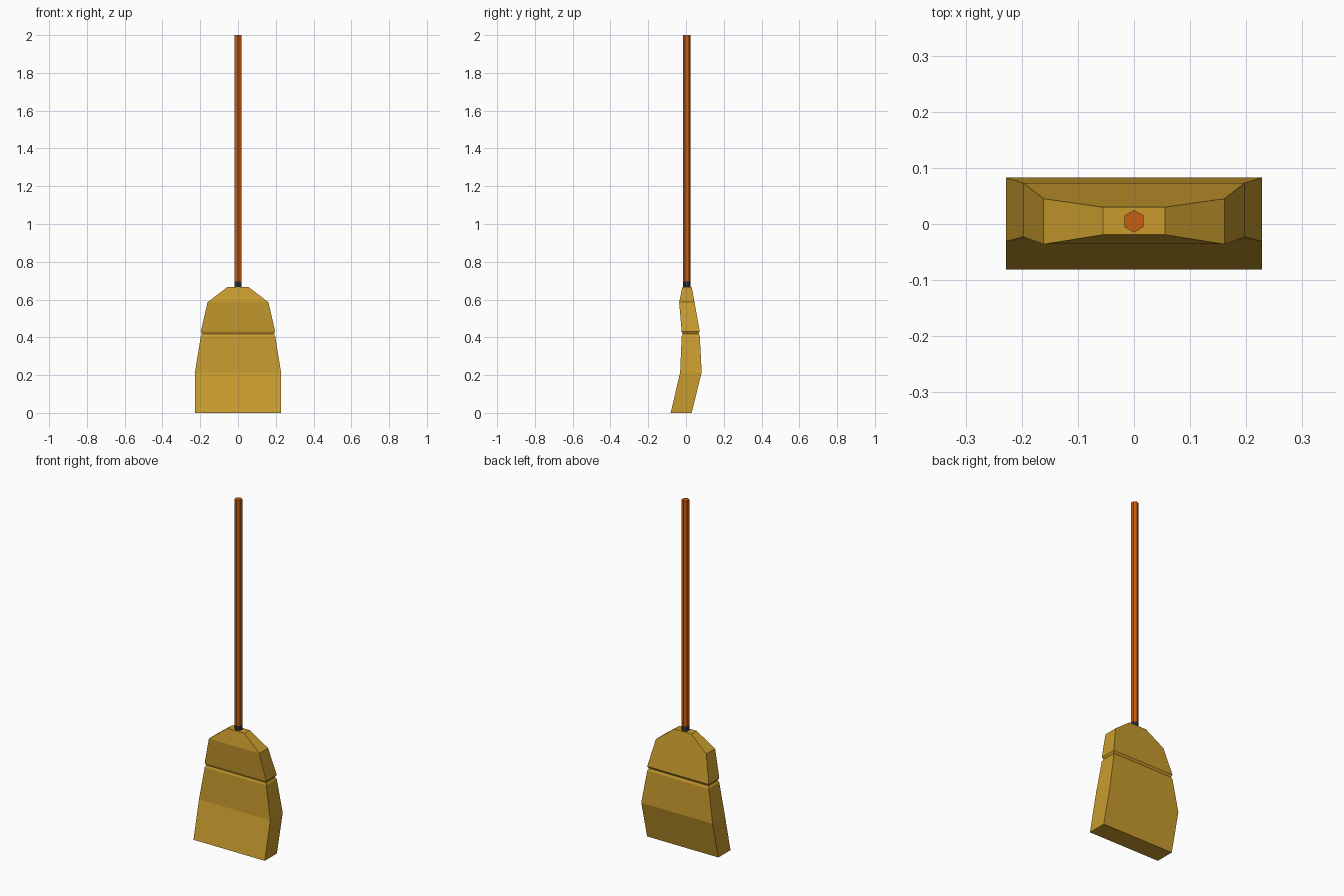
import bpy, bmesh, math

if "Cube" in bpy.data.objects:
    bpy.data.objects.remove(bpy.data.objects["Cube"])


def material(name, rgb):
    m = bpy.data.materials.new(name)
    m.diffuse_color = (*rgb, 1)
    m.use_nodes = True
    m.node_tree.nodes["Principled BSDF"].inputs["Base Color"].default_value = m.diffuse_color
    return m


def loft(name, rings, mat):
    """Skin a stack of equal-sided rings and cap both ends."""
    bm = bmesh.new()
    loops = [[bm.verts.new(p) for p in ring] for ring in rings]
    n = len(loops[0])
    for a, b in zip(loops, loops[1:]):
        for i in range(n):
            j = (i + 1) % n
            bm.faces.new((a[i], a[j], b[j], b[i]))
    bm.faces.new(loops[0][::-1])
    bm.faces.new(loops[-1])
    bmesh.ops.recalc_face_normals(bm, faces=bm.faces)
    me = bpy.data.meshes.new(name)
    bm.to_mesh(me)
    bm.free()
    me.materials.append(mat)
    ob = bpy.data.objects.new(name, me)
    bpy.context.collection.objects.link(ob)
    return ob


def rect(z, hx, y0, y1):
    return [(-hx, y0, z), (hx, y0, z), (hx, y1, z), (-hx, y1, z)]


def hexagon(z, r, cy=0.005):
    # points face front and back
    return [(r * math.sin(math.radians(60 * i)), cy - r * math.cos(math.radians(60 * i)), z)
            for i in range(6)]


straw = material("straw yellow", (0.58, 0.33, 0.027))
wood = material("orange wood", (0.58, 0.11, 0.006))
dark = material("dark binding", (0.025, 0.03, 0.045))

# Bristle head: (z, half width, front y, back y), with a pinched groove
sections = [
    (0.0, 0.228, -0.081, 0.03),
    (0.215, 0.228, -0.031, 0.083),
    (0.405, 0.197, -0.023, 0.073),
    (0.418, 0.190, -0.018, 0.067),
    (0.43, 0.197, -0.023, 0.073),
    (0.586, 0.161, -0.036, 0.045),
    (0.667, 0.055, -0.019, 0.03),
]
loft("bristle_head", [rect(*s) for s in sections], straw)

# Collar and handle share the same hexagonal shaft
loft("collar", [hexagon(0.655, 0.02), hexagon(0.695, 0.02)], dark)
loft("handle", [hexagon(0.695, 0.02), hexagon(2.0, 0.02)], wood)
